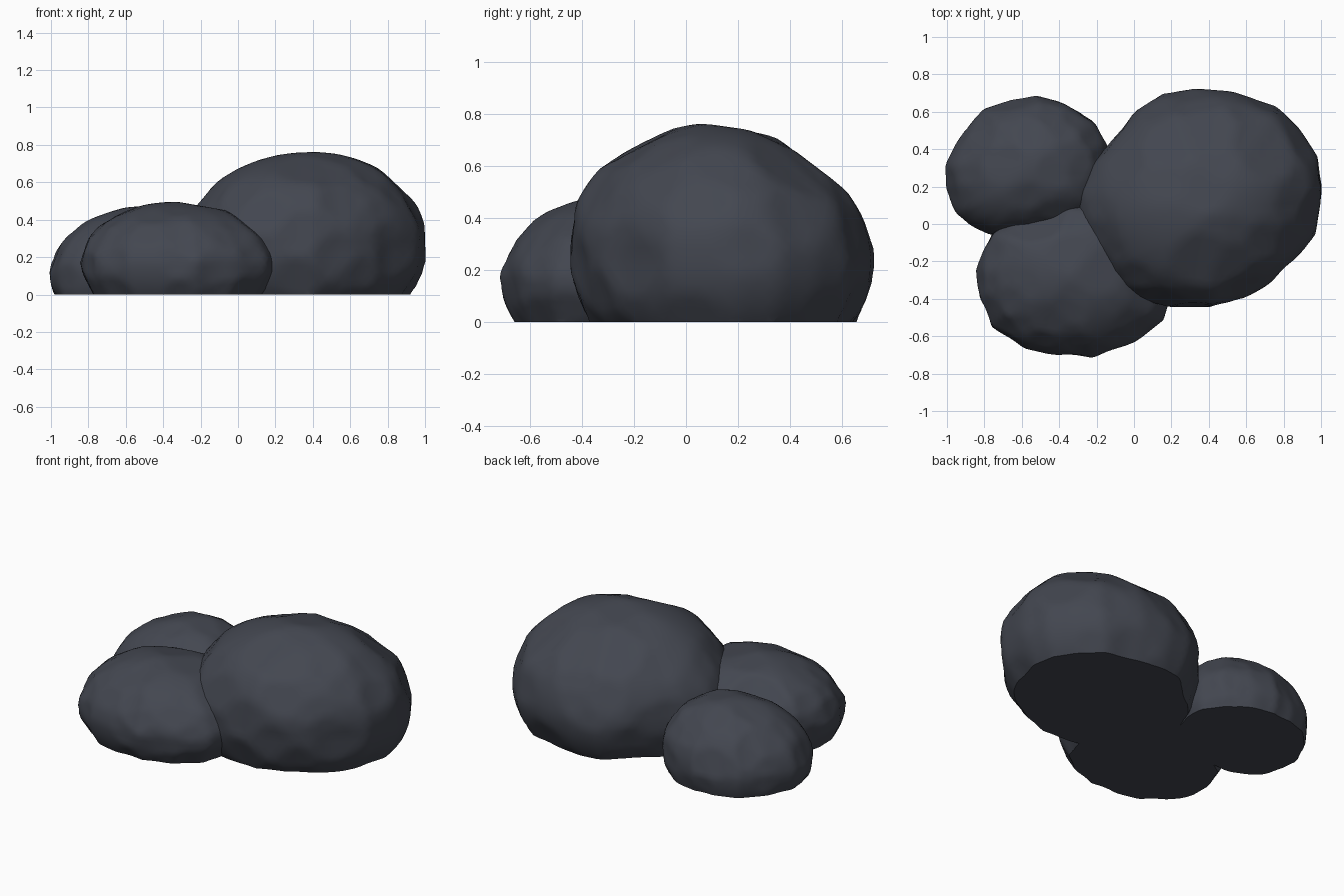
import bpy, bmesh, math, random
from mathutils import Vector

if "Cube" in bpy.data.objects:
    bpy.data.objects.remove(bpy.data.objects["Cube"])

slate = bpy.data.materials.new("dark slate")
slate.diffuse_color = (0.056, 0.062, 0.080, 1)
slate.use_nodes = True
slate.node_tree.nodes["Principled BSDF"].inputs["Base Color"].default_value = slate.diffuse_color


def radius_at(outline, c, ang):
    """Distance from c to the plan outline in direction ang."""
    d = Vector((math.cos(ang), math.sin(ang)))
    best = 0
    for i, p in enumerate(outline):
        a = Vector(p) - c
        e = Vector(outline[(i + 1) % len(outline)]) - c - a
        den = d.cross(e)
        if abs(den) < 1e-9:
            continue
        t, u = a.cross(e) / den, a.cross(d) / den
        if t > 0 and -1e-6 <= u <= 1 + 1e-6:
            best = max(best, t)
    return best


def boulder(name, outline, centre, apex, top, waist, depth, seed, cuts=()):
    rng = random.Random(seed)
    c = Vector(centre)
    bm = bmesh.new()
    bmesh.ops.create_icosphere(bm, subdivisions=5, radius=1)
    # random shallow chisel planes give the worn facets, plus chosen flats
    planes = [(Vector(d).normalized(), k) for d, k in cuts]
    for _ in range(85):
        d = Vector((rng.gauss(0, 1), rng.gauss(0, 1), rng.gauss(0, 1))).normalized()
        planes.append((d, rng.uniform(0.965, 0.988)))
    for v in bm.verts:
        p = v.co.copy()
        for d, k in planes:
            over = p.dot(d) - k
            if over > 0:
                p -= d * over
        p *= 1.016
        # stretch the ball to the plan outline, leaning towards the apex
        r = radius_at(outline, c, math.atan2(p.y, p.x))
        lean = max(p.z, 0)
        x = c.x + (apex[0] - c.x) * lean + p.x * r
        y = c.y + (apex[1] - c.y) * lean + p.y * r
        v.co = (x, y, waist + p.z * (top - waist if p.z > 0 else depth))
    # flat base at ground level
    geom = bm.verts[:] + bm.edges[:] + bm.faces[:]
    cut = bmesh.ops.bisect_plane(bm, geom=geom, plane_co=(0, 0, 0),
                                 plane_no=(0, 0, 1), clear_inner=True)
    rim = [e for e in cut["geom_cut"] if isinstance(e, bmesh.types.BMEdge)]
    bmesh.ops.contextual_create(bm, geom=rim)
    bmesh.ops.recalc_face_normals(bm, faces=bm.faces)
    me = bpy.data.meshes.new(name)
    bm.to_mesh(me)
    bm.free()
    me.materials.append(slate)
    ob = bpy.data.objects.new(name, me)
    bpy.context.collection.objects.link(ob)
    bpy.ops.object.select_all(action='DESELECT')
    ob.select_set(True)
    bpy.context.view_layer.objects.active = ob
    bpy.ops.object.shade_smooth_by_angle(angle=math.radians(30))


# large boulder on the right
boulder("large_boulder",
        [(1.0, .2), (.97, .36), (.88, .5), (.76, .62), (.52, .7), (.33, .715), (.16, .69),
         (.02, .6), (-.12, .46), (-.22, .34), (-.3, .17), (-.31, .03), (-.26, -.12),
         (-.16, -.27), (0, -.395), (.15, -.43), (.4, -.445), (.6, -.38), (.74, -.3),
         (.87, -.17), (.96, -.05)],
        (.36, .14), (.39, .1), .755, .25, .49, 3,
        [((0, .68, .73), .94), ((0, -.5, .86), .95), ((.2, -.55, .8), .955),
         ((-.3, .6, .75), .95), ((.5, .5, .7), .94), ((.1, .45, .9), .965)])

# low boulder at the front left
boulder("front_boulder",
        [(.195, -.36), (.15, -.51), (0, -.63), (-.22, -.712), (-.45, -.69), (-.58, -.66),
         (-.75, -.55), (-.83, -.4), (-.84, -.25), (-.76, -.05), (-.6, .05), (-.38, .14),
         (-.1, .15), (.1, .04), (.19, -.18)],
        (-.33, -.29), (-.34, -.26), .49, .17, .36, 8,
        [((.75, 0, .66), .96), ((-.4, .7, .6), .92)])

# small boulder at the back left
boulder("back_boulder",
        [(-.13, .3), (-.15, .43), (-.22, .55), (-.37, .64), (-.52, .68), (-.65, .66),
         (-.8, .61), (-.92, .48), (-1, .32), (-1, .2), (-.95, .06), (-.88, 0), (-.77, -.05),
         (-.6, -.06), (-.4, -.05), (-.2, .06)],
        (-.56, .31), (-.52, .3), .465, .12, .36, 14)
